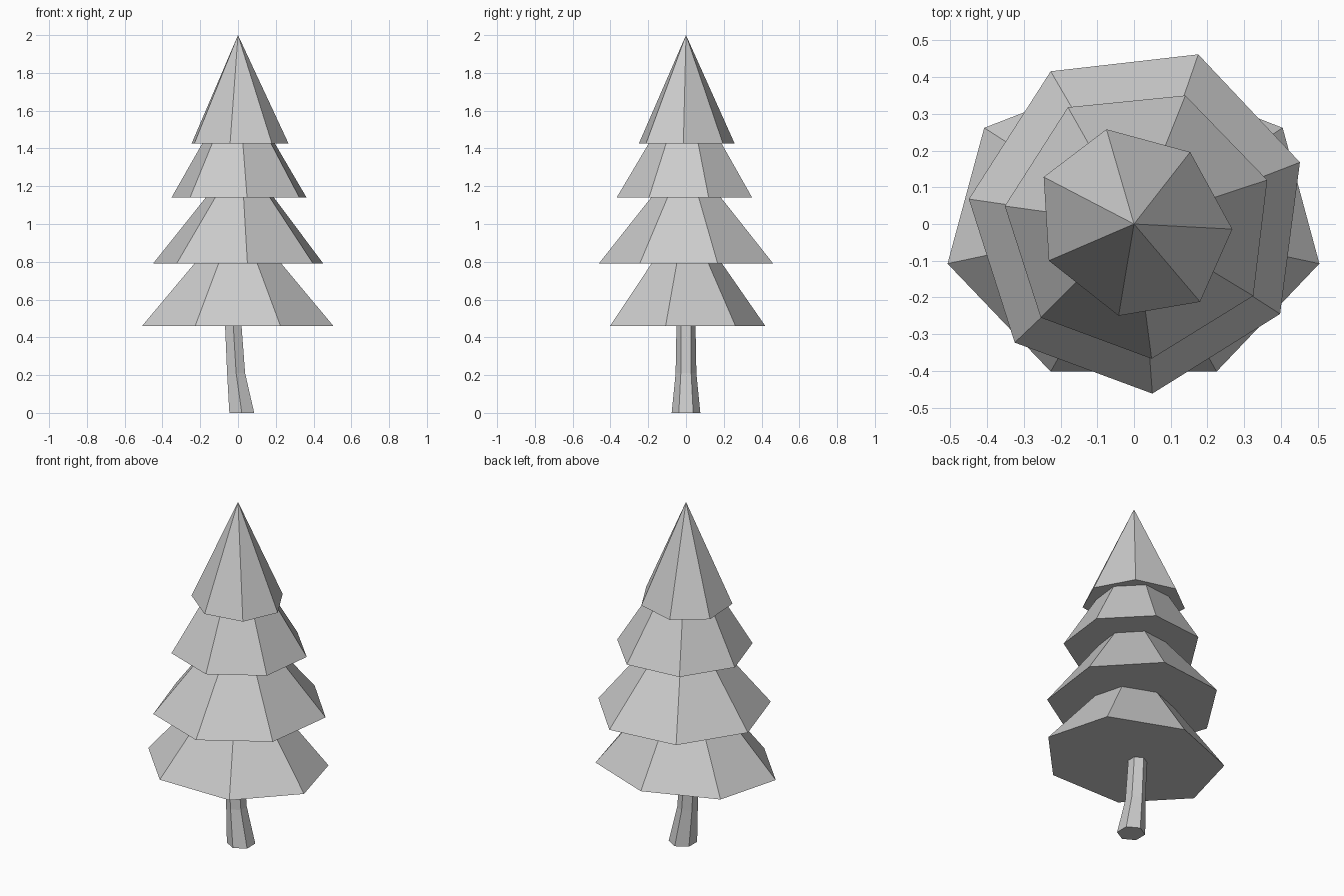
import bpy
import bmesh
from math import cos, sin, pi

cube = bpy.data.objects.get("Cube")
if cube:
    bpy.data.objects.remove(cube, do_unlink=True)

# One flat material for the whole tree
grey = bpy.data.materials.new("light_grey")
grey.use_nodes = True
grey.diffuse_color = (0.6, 0.6, 0.6, 1)
bsdf = next(n for n in grey.node_tree.nodes if n.type == 'BSDF_PRINCIPLED')
bsdf.inputs["Base Color"].default_value = grey.diffuse_color


def loft(name, rings):
    """Skin matching rings of points; a ring of one point makes a tip."""
    bm = bmesh.new()
    loops = [[bm.verts.new(point) for point in ring] for ring in rings]
    count = len(loops[0])
    for lower, upper in zip(loops, loops[1:]):
        for i in range(count):
            j = (i + 1) % count
            if len(upper) == 1:
                bm.faces.new((lower[i], lower[j], upper[0]))
            else:
                bm.faces.new((lower[i], lower[j], upper[j], upper[i]))
    for loop in (loops[0], loops[-1]):
        if len(loop) > 1:
            bm.faces.new(loop)
    bmesh.ops.recalc_face_normals(bm, faces=bm.faces)
    mesh = bpy.data.meshes.new(name)
    bm.to_mesh(mesh)
    bm.free()
    mesh.materials.append(grey)
    obj = bpy.data.objects.new(name, mesh)
    bpy.context.collection.objects.link(obj)
    return obj


def ring_at(outline, z, scale=1.0, shift=0.0):
    return [(x * scale + shift, y * scale, z) for x, y in outline]


# Uneven seven-sided outlines of the foliage tiers
bottom_outline = [(.505, -.108), (.405, .262), (0, .42), (-.408, .262),
                  (-.508, -.108), (-.227, -.402), (.225, -.402)]
lower_outline = [(.452, .168), (.175, .462), (-.227, .416), (-.45, .068),
                 (-.325, -.323), (.05, -.462), (.398, -.245)]
upper_outline = [(.363, .12), (.14, .35), (-.18, .318), (-.352, .049),
                 (-.254, -.255), (.048, -.367), (.325, -.196)]
tip_outline = [(.268, -.014), (.153, .196), (-.075, .258), (-.246, .128),
               (-.232, -.1), (-.042, -.25), (.18, -.212)]

# Flared tiers, each tucked slightly into the one above
tiers = [
    ("bottom_foliage", bottom_outline, .46, .79, .455, 0),
    ("lower_foliage", lower_outline, .79, 1.14, .4, .01),
    ("upper_foliage", upper_outline, 1.14, 1.425, .54, 0),
]
for name, outline, base, top, scale, shift in tiers:
    tuck = 0.02
    slope = (1 - scale) / (top - base)
    loft(name, [ring_at(outline, base),
                ring_at(outline, top + tuck, scale - slope * tuck, shift)])

# Pointed crown
loft("tip_foliage", [ring_at(tip_outline, 1.425), [(0, 0, 2)]])

# Six-sided trunk, bent and flaring at the foot
hexagon = [(cos(pi / 6 + k * pi / 3), sin(pi / 6 + k * pi / 3)) for k in range(6)]
sections = [(0, .076, .02), (.21, .055, -.01), (.48, .05, -.026)]
loft("trunk", [ring_at(hexagon, z, radius, lean) for z, radius, lean in sections])
